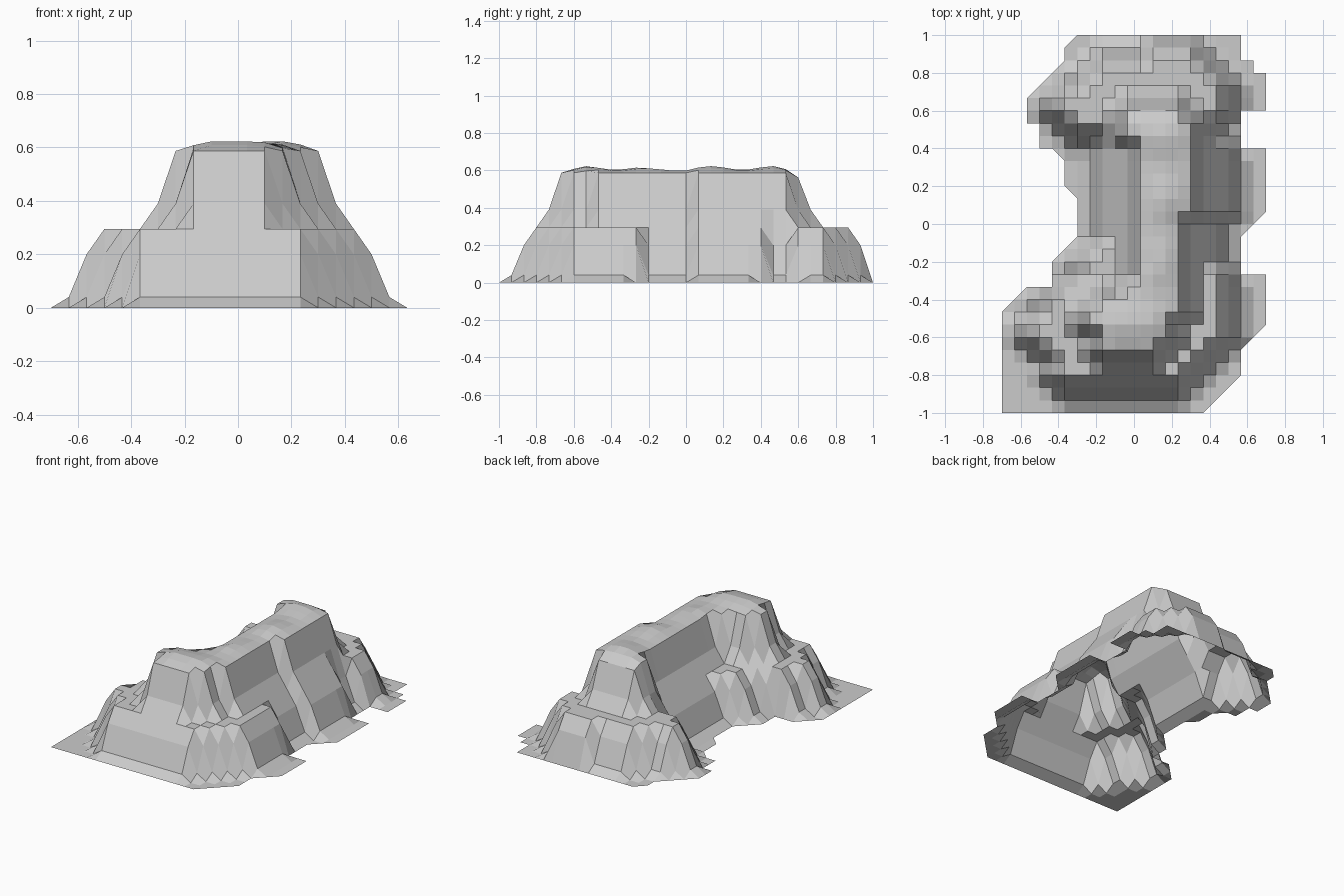
import bpy, bmesh, math
from mathutils import Vector

if "Cube" in bpy.data.objects:
    bpy.data.objects.remove(bpy.data.objects["Cube"])

STEP = 1 / 15          # terrain grid spacing
NX, NY = 22, 31        # grid points across and along

# outlines in grid steps: ground, ledge and plateau
GROUND = [(0, 0), (16, 0), (19, 3), (19, 5), (21, 7), (21, 11), (19, 11), (19, 14),
          (21, 16), (21, 21), (19, 21), (19, 24), (21, 24), (21, 27), (20, 27), (20, 28),
          (19, 28), (19, 30), (6, 30), (5, 29), (5, 28), (2, 25), (2, 23), (3, 23),
          (3, 21), (4, 21), (5, 20), (5, 18), (6, 17), (6, 14), (4, 12), (4, 10), (2, 10), (0, 8)]
LEDGE = [(5, 3), (14, 3), (15, 4), (17, 6), (17, 11), (16, 12), (16, 15), (17, 16),
         (17, 21), (16, 22), (16, 23), (17, 24), (17, 26), (15, 28), (12, 28), (11, 27),
         (8, 27), (5, 25), (5, 24), (6, 23), (8, 23), (9, 21), (9, 14), (7, 12),
         (6, 10), (4, 9), (3, 7), (3, 6), (4, 5)]
PLATEAU = [(8, 5), (12, 5), (13, 6), (14, 8), (14, 15), (15, 16), (15, 23), (14, 24),
           (10, 24), (10, 22), (11, 20), (11, 12), (10, 10), (8, 9), (7, 8), (7, 7)]


def signed_distance(poly, x, y):
    """Distance to an outline, negative inside."""
    p, best, inside = Vector((x, y)), 1e9, False
    for a, b in zip(poly, poly[1:] + poly[:1]):
        a, b = Vector(a), Vector(b)
        t = max(0, min(1, (p - a).dot(b - a) / (b - a).length_squared))
        best = min(best, (a + (b - a) * t - p).length)
        if (a.y > y) != (b.y > y) and x < a.x + (y - a.y) * (b.x - a.x) / (b.y - a.y):
            inside = not inside
    return -best if inside else best


def grid_inside(poly):
    return [(i, j) for i in range(NX) for j in range(NY) if signed_distance(poly, i, j) < 0.1]


INSIDE = {"plateau": grid_inside(PLATEAU), "ledge": grid_inside(LEDGE)}


def cliff(name, i, j, heights):
    """Stepped cliff: one height per whole grid step away from the rim."""
    d = min(abs(i - a) + abs(j - b) for a, b in INSIDE[name])
    return heights[min(d, len(heights) - 1)]


def height(i, j):
    if abs(signed_distance(GROUND, i, j)) < 0.3:
        return 0
    d_top = signed_distance(PLATEAU, i, j)
    if d_top < 0.1:
        y = j * STEP - 1
        bump = 0.026 + 0.01 * math.cos(2 * math.pi * (y + 0.55) / 0.34)
        return 0.587 + bump * max(0, min(-d_top / 1.5, 1)) - (0.025 if j > 23 else 0)
    return min(cliff("plateau", i, j, [0.587, 0.39, 0.295]),
               cliff("ledge", i, j, [1, 0.2, 0.04, 0]))


# rocky mesa, an open-bottomed faceted surface
bm = bmesh.new()
verts = {}
for i in range(NX):
    for j in range(NY):
        if signed_distance(GROUND, i, j) < 0.3:
            verts[i, j] = bm.verts.new((i * STEP - 0.7, j * STEP - 1, height(i, j)))
for i in range(NX - 1):
    for j in range(NY - 1):
        ring = [(i, j), (i + 1, j), (i + 1, j + 1), (i, j + 1)]
        cell = [verts[k] for k in ring if k in verts]
        if len(cell) >= 3:
            mid = sum((v.co for v in cell), Vector()) / len(cell)
            if signed_distance(GROUND, (mid.x + 0.7) / STEP, (mid.y + 1) / STEP) < 0.1:
                bm.faces.new(cell)
bmesh.ops.delete(bm, geom=[v for v in bm.verts if not v.link_faces], context='VERTS')
mesh = bpy.data.meshes.new("rock_mesa")
bm.to_mesh(mesh)
bm.free()
bpy.context.collection.objects.link(bpy.data.objects.new("rock_mesa", mesh))
